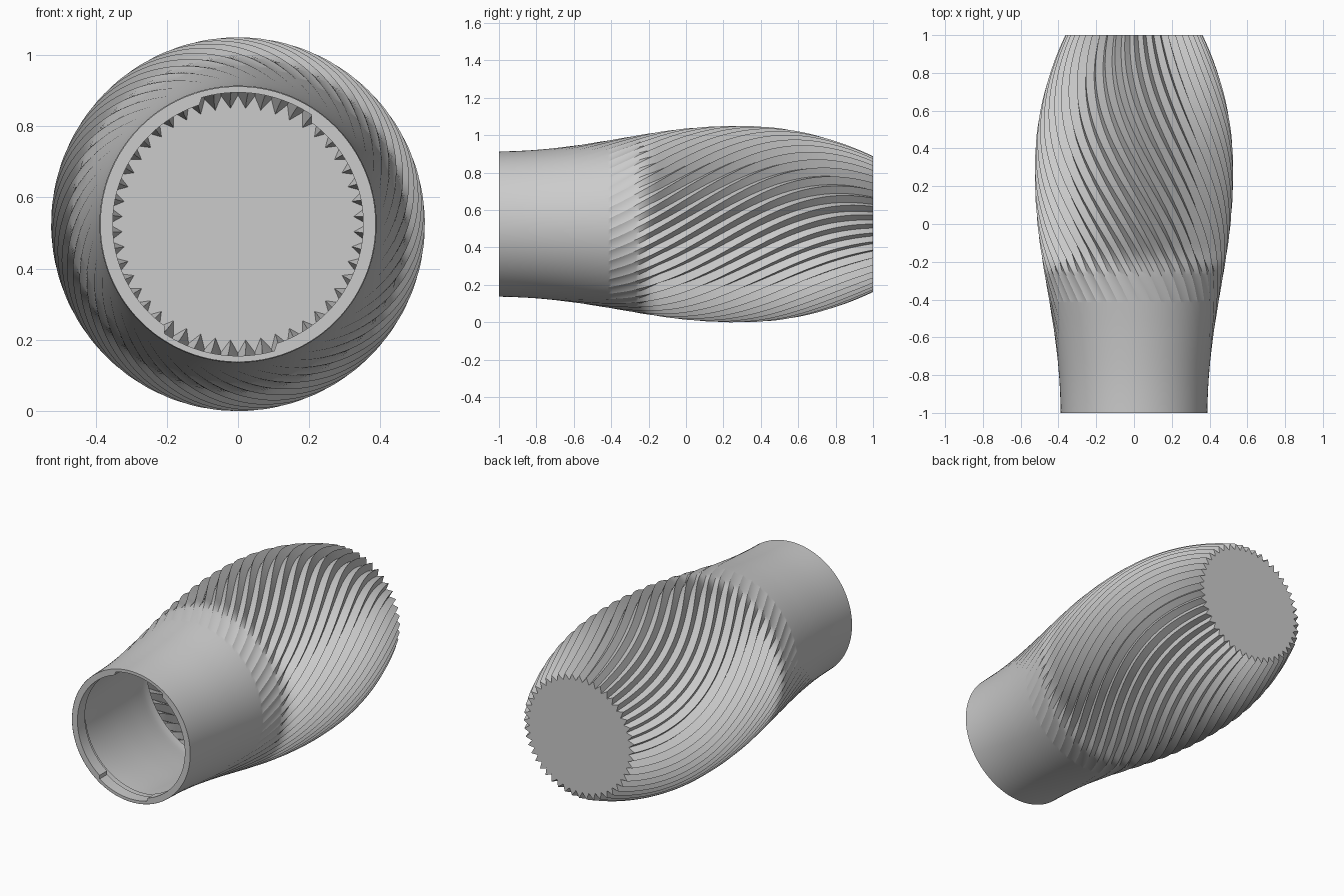
import bpy, bmesh, math

if "Cube" in bpy.data.objects:
    bpy.data.objects.remove(bpy.data.objects["Cube"])

TEETH, CZ = 48, 0.525
TWIST = math.radians(90)
PROFILE = [(-1.25, .388), (-1, .388), (-.8, .397), (-.6, .419), (-.4, .45), (-.2, .484),
           (0, .511), (.25, .525), (.5, .512), (.75, .459), (1, .363), (1.25, .22)]


def radius(y):
    # Catmull-Rom style interpolation of the silhouette
    for i in range(1, len(PROFILE) - 2):
        (x0, a), (x1, b), (x2, c), (x3, d) = PROFILE[i - 1:i + 3]
        if y <= x2 + 1e-6:
            h = x2 - x1
            t = (y - x1) / h
            m1, m2 = (c - a) / (x2 - x0) * h, (d - b) / (x3 - x1) * h
            return ((2*t**3 - 3*t*t + 1) * b + (t**3 - 2*t*t + t) * m1
                    + (3*t*t - 2*t**3) * c + (t**3 - t*t) * m2)


def ease(y, a, b):
    t = min(1, max(0, (y - a) / (b - a)))
    return t * t * (3 - 2 * t)


def depth(y):
    # faint ripples on the neck, full grooves further back
    return .008 * ease(y, -.8, -.27) + .029 * ease(y, -.27, -.12)


def ring(bm, n, y, r_of, turn=0):
    out = []
    for k in range(n):
        a = 2 * math.pi * k / n + turn
        r = r_of(k, a)
        out.append(bm.verts.new((r * math.cos(a), y, CZ + r * math.sin(a))))
    return out


def loft(bm, rings):
    for p, q in zip(rings, rings[1:]):
        n = len(p)
        for k in range(n):
            j = (k + 1) % n
            bm.faces.new((p[k], q[k], q[j], p[j]))


def finish(bm, name, recalc=True):
    if recalc:
        bmesh.ops.recalc_face_normals(bm, faces=bm.faces)
    me = bpy.data.meshes.new(name)
    bm.to_mesh(me)
    bm.free()
    ob = bpy.data.objects.new(name, me)
    bpy.context.collection.objects.link(ob)
    bpy.ops.object.select_all(action='DESELECT')
    ob.select_set(True)
    bpy.context.view_layer.objects.active = ob
    bpy.ops.object.shade_smooth_by_angle(angle=math.radians(30))
    return ob


# Twisted, fluted body with flat toothed end cap
bm = bmesh.new()
rings = []
STEPS = 120
for i in range(STEPS + 1):
    y = -1 + 2 * i / STEPS
    R, d = radius(y), depth(y)
    rings.append(ring(bm, TEETH * 2, y, lambda k, a: R - d * (k % 2),
                      TWIST * ease(y, -1, 1)))
loft(bm, rings)
bm.faces.new(rings[-1])
finish(bm, "fluted_body")

# Smooth inner lining of the neck
bm = bmesh.new()
rings = []
for i in range(25):
    y = -.9 + .68 * i / 24
    r = radius(y) - .018 - depth(y)
    rings.append(ring(bm, TEETH * 2, y, lambda k, a: r))
loft(bm, rings)
lining = finish(bm, "neck_lining", False)
lining.data.flip_normals()

# Locking lip with two entry slots
def bore(k, a):
    deg = math.degrees(a) % 180
    return .37 if 55 <= deg <= 106 else .352


bm = bmesh.new()
N = 180
rings = [ring(bm, N, -1, lambda k, a: .387), ring(bm, N, -1, bore),
         ring(bm, N, -.93, bore), ring(bm, N, -.93, lambda k, a: .385)]
loft(bm, rings + rings[:1])
finish(bm, "locking_lip")
